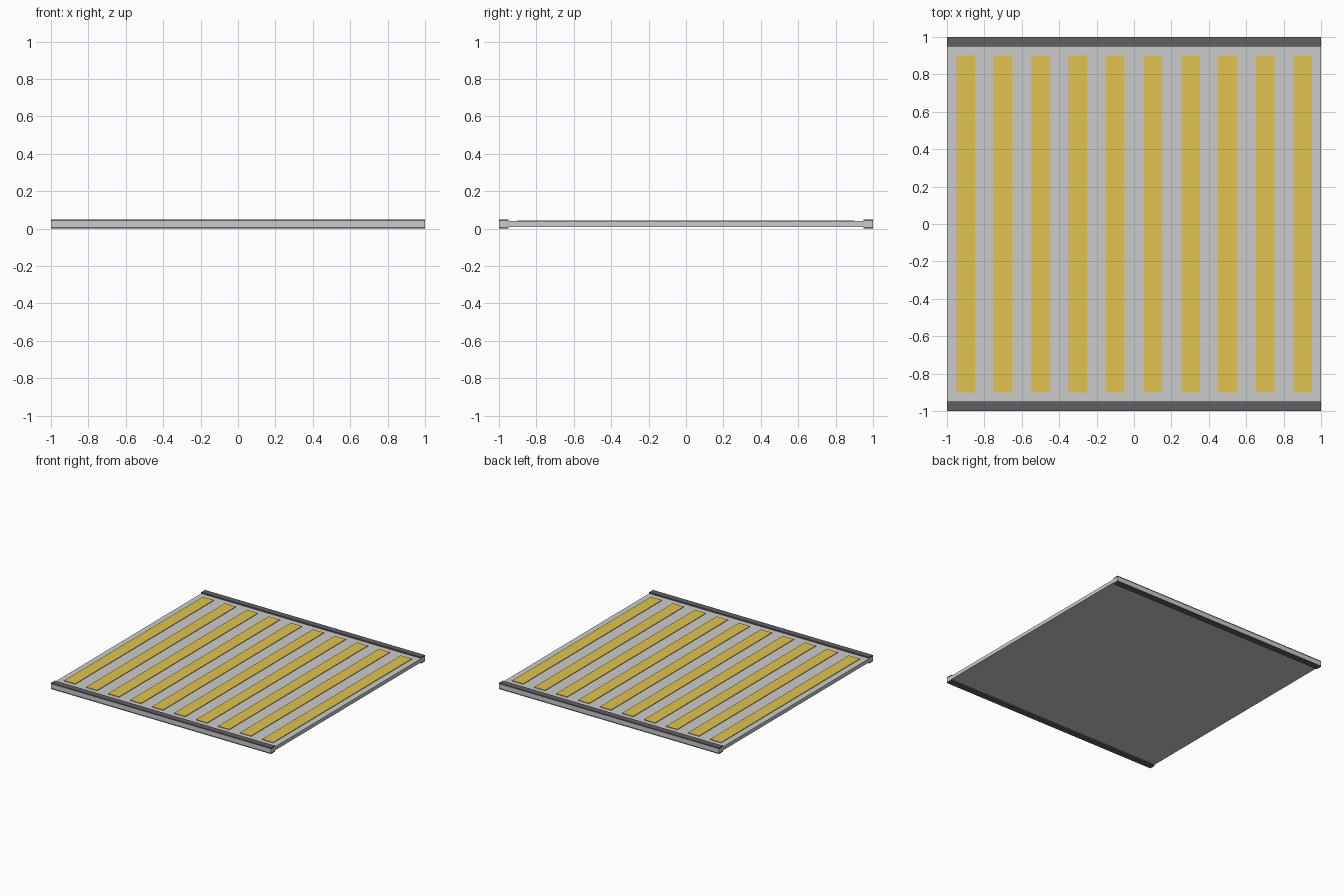
import bpy

if "Cube" in bpy.data.objects:
    bpy.data.objects.remove(bpy.data.objects["Cube"])


def material(name, color):
    mat = bpy.data.materials.new(name)
    mat.diffuse_color = (*color, 1)
    mat.use_nodes = True
    mat.node_tree.nodes["Principled BSDF"].inputs["Base Color"].default_value = mat.diffuse_color
    return mat


def box(name, x, y, z, mat=None):
    """Box spanning the given (min, max) ranges."""
    bpy.ops.mesh.primitive_cube_add(
        size=1, location=[(a + b) / 2 for a, b in (x, y, z)])
    ob = bpy.context.object
    ob.name = name
    ob.scale = [b - a for a, b in (x, y, z)]
    bpy.ops.object.transform_apply(location=False, rotation=False, scale=True)
    if mat:
        ob.data.materials.append(mat)
    return ob


dark = material("dark_grey", (0.12, 0.12, 0.13))
yellow = material("yellow", (0.75, 0.55, 0.08))

# Main plate
box("plate", (-1, 1), (-1, 1), (0.01, 0.04))

# Dark edge strips above and below the front and back edges
for side, y in (("front", (-1, -0.95)), ("back", (0.95, 1))):
    box(side + "_top_strip", (-1, 1), y, (0.04, 0.05), dark)
    box(side + "_bottom_strip", (-1, 1), y, (0, 0.01), dark)

# Ten raised yellow stripes
for i in range(10):
    cx = -0.9 + 0.2 * i
    box(f"stripe_{i + 1}", (cx - 0.05, cx + 0.05), (-0.9, 0.9),
        (0.04, 0.045), yellow)
